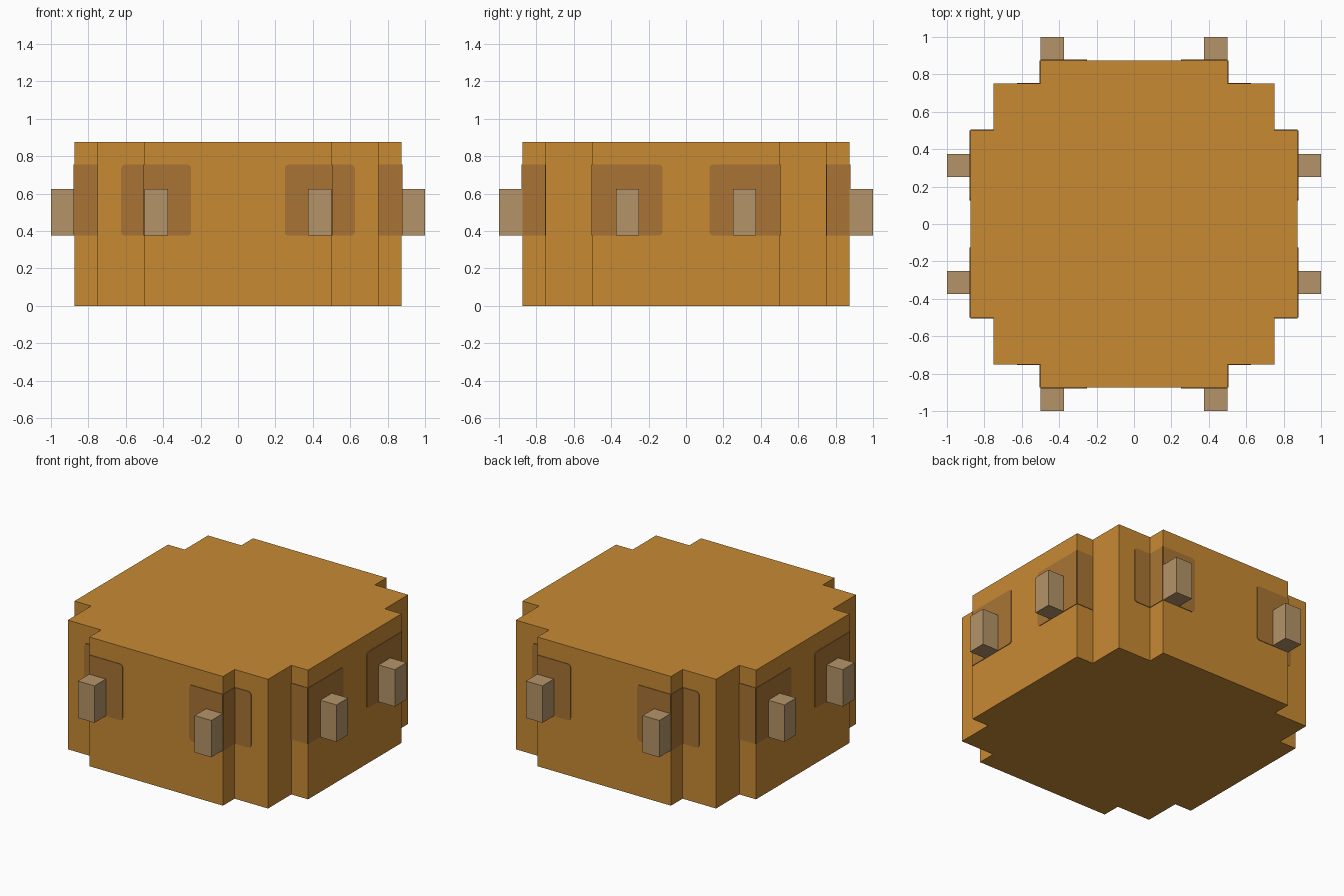
import bpy, bmesh, math
from mathutils import Vector

if "Cube" in bpy.data.objects:
    bpy.data.objects.remove(bpy.data.objects["Cube"])


def material(name, rgb):
    lin = [(c / 255 / 12.92) if c / 255 <= 0.04045 else ((c / 255 + 0.055) / 1.055) ** 2.4 for c in rgb]
    m = bpy.data.materials.new(name)
    m.diffuse_color = (*lin, 1)
    m.use_nodes = True
    m.node_tree.nodes["Principled BSDF"].inputs["Base Color"].default_value = m.diffuse_color
    return m


ORANGE = material("warm orange", (200, 138, 52))
BROWN = material("shaded brown", (169, 116, 53))
TAN = material("peg tan", (181, 148, 104))


def prism(name, outline, offset, mat, mirror=True):
    """Extrude a flat 3D outline along an offset, optionally mirrored to all quadrants."""
    bm = bmesh.new()
    face = bm.faces.new([bm.verts.new(p) for p in outline])
    new = bmesh.ops.extrude_face_region(bm, geom=[face])["geom"]
    bmesh.ops.translate(bm, vec=Vector(offset), verts=[v for v in new if isinstance(v, bmesh.types.BMVert)])
    if face.is_valid and len(bm.faces) < len(outline) + 2:
        bm.faces.new(face.verts)
    bmesh.ops.recalc_face_normals(bm, faces=bm.faces)
    me = bpy.data.meshes.new(name)
    bm.to_mesh(me)
    bm.free()
    me.materials.append(mat)
    ob = bpy.data.objects.new(name, me)
    bpy.context.collection.objects.link(ob)
    if mirror:
        mod = ob.modifiers.new("Mirror", 'MIRROR')
        mod.use_axis = (True, True, False)
        mod.use_mirror_merge = False
    return ob


def rounded(u0, u1, z0, z1, round_low, round_high, r=0.02, n=3):
    """2D rectangle with optional rounded corners on its low-u and high-u ends."""
    pts = []
    corners = [(u1, z1, 0, round_high), (u0, z1, 90, round_low),
               (u0, z0, 180, round_low), (u1, z0, 270, round_high)]
    for u, z, start, is_round in corners:
        if not is_round:
            pts.append((u, z))
            continue
        cu = u - r if u == u1 else u + r
        cz = z - r if z == z1 else z + r
        for i in range(n + 1):
            a = math.radians(start + 90 * i / n)
            pts.append((cu + r * math.cos(a), cz + r * math.sin(a)))
    return pts


# stepped body, outline mirrored from one quadrant
q = [(.875, .5), (.75, .5), (.75, .75), (.5, .75), (.5, .875)]
outline = (q + [(-x, y) for x, y in reversed(q)] + [(-x, -y) for x, y in q]
           + [(x, -y) for x, y in reversed(q)])
prism("body", [(x, y, 0) for x, y in outline], (0, 0, .875), ORANGE, mirror=False)

# pegs on the front/back and on the sides
Z0, Z1, ZP = .375, .625, .755
prism("front_peg", [(x, -.875, z) for x, z in rounded(.375, .5, Z0, Z1, 0, 0)], (0, -.125, 0), TAN)
prism("side_peg", [(.875, y, z) for y, z in rounded(-.375, -.25, Z0, Z1, 0, 0)], (.125, 0, 0), TAN)

# thin dark patches around the pegs, wrapping into the corner steps
T = .004
prism("front_patch", [(x, -.875, z) for x, z in rounded(.25, .5, Z0, ZP, 1, 0)], (0, -T, 0), BROWN)
prism("front_patch_wall", [(.5, y, z) for y, z in rounded(-.875, -.75, Z0, ZP, 0, 0)], (T, 0, 0), BROWN)
prism("front_patch_step", [(x, -.75, z) for x, z in rounded(.5, .625, Z0, ZP, 0, 1)], (0, -T, 0), BROWN)
prism("side_patch", [(.875, y, z) for y, z in rounded(-.5, -.125, Z0, ZP, 0, 1)], (T, 0, 0), BROWN)
prism("side_patch_wall", [(x, -.5, z) for x, z in rounded(.75, .875, Z0, ZP, 0, 0)], (0, -T, 0), BROWN)
